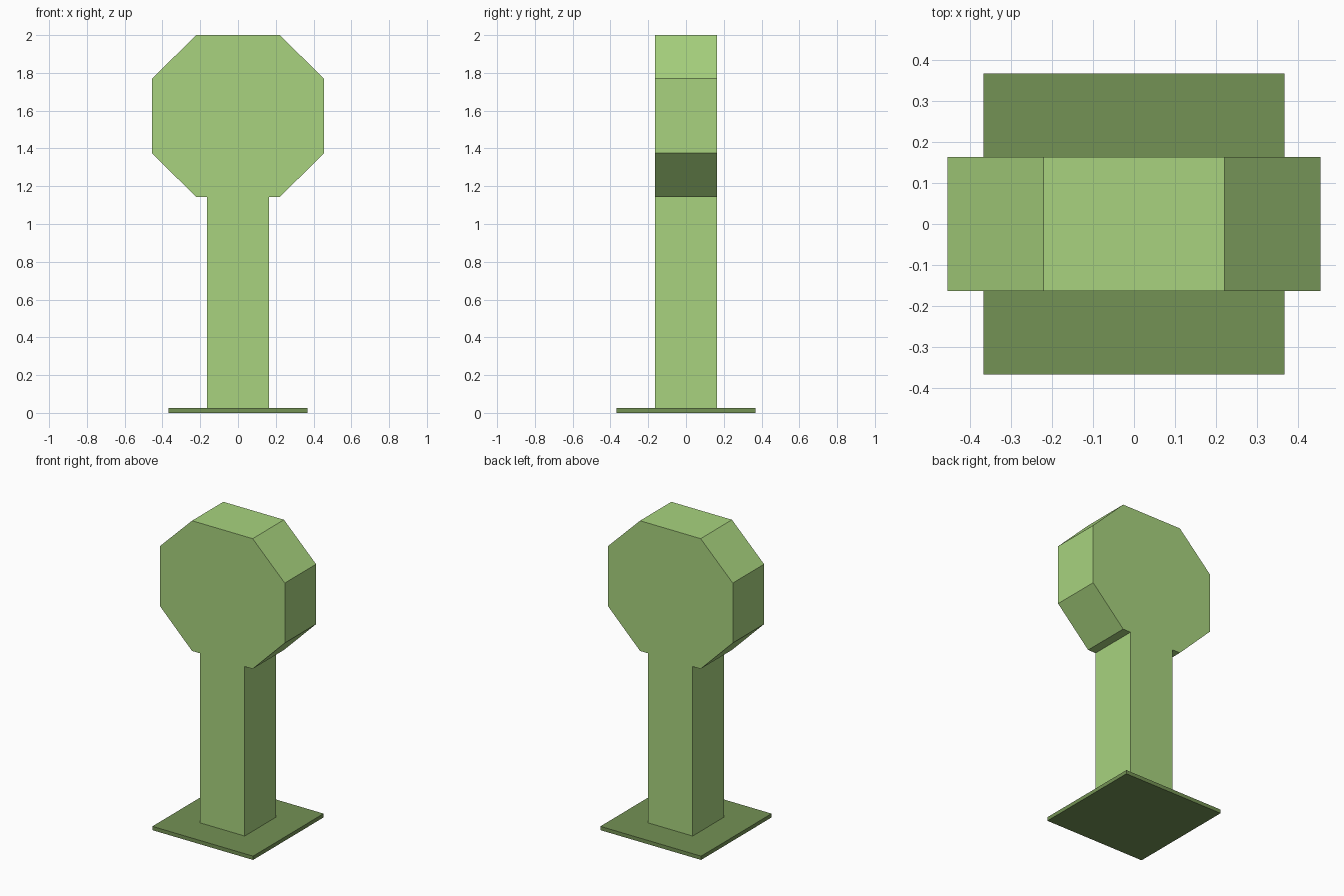
import bpy, bmesh

if "Cube" in bpy.data.objects:
    bpy.data.objects.remove(bpy.data.objects["Cube"])


def material(name, rgb):
    m = bpy.data.materials.new(name)
    m.diffuse_color = (*rgb, 1.0)
    m.use_nodes = True
    m.node_tree.nodes["Principled BSDF"].inputs["Base Color"].default_value = m.diffuse_color
    return m


leaf_green = material("light_green", (0.392, 0.651, 0.209))
base_green = material("dark_green", (0.174, 0.287, 0.089))


def extrude_profile(name, profile, half_depth, mat):
    """Extrude an x/z profile symmetrically along y."""
    bm = bmesh.new()
    face = bm.faces.new([bm.verts.new((x, -half_depth, z)) for x, z in profile])
    out = bmesh.ops.extrude_face_region(bm, geom=[face], use_keep_orig=True)
    verts = [v for v in out["geom"] if isinstance(v, bmesh.types.BMVert)]
    bmesh.ops.translate(bm, verts=verts, vec=(0, 2 * half_depth, 0))
    bmesh.ops.recalc_face_normals(bm, faces=bm.faces)
    mesh = bpy.data.meshes.new(name)
    bm.to_mesh(mesh)
    bm.free()
    mesh.materials.append(mat)
    obj = bpy.data.objects.new(name, mesh)
    bpy.context.collection.objects.link(obj)
    return obj


def rect(half, z0, z1):
    return [(-half, z0), (half, z0), (half, z1), (-half, z1)]


# Thin square base plate
extrude_profile("base_plate", rect(0.367, 0.0, 0.025), 0.367, base_green)

# Square post
extrude_profile("post", rect(0.163, 0.025, 1.142), 0.163, leaf_green)

# Octagonal head
right = [(0.221, 1.142), (0.455, 1.375), (0.455, 1.77), (0.221, 2.0)]
left = [(-x, z) for x, z in reversed(right)]
extrude_profile("octagon_head", right + left, 0.163, leaf_green)
